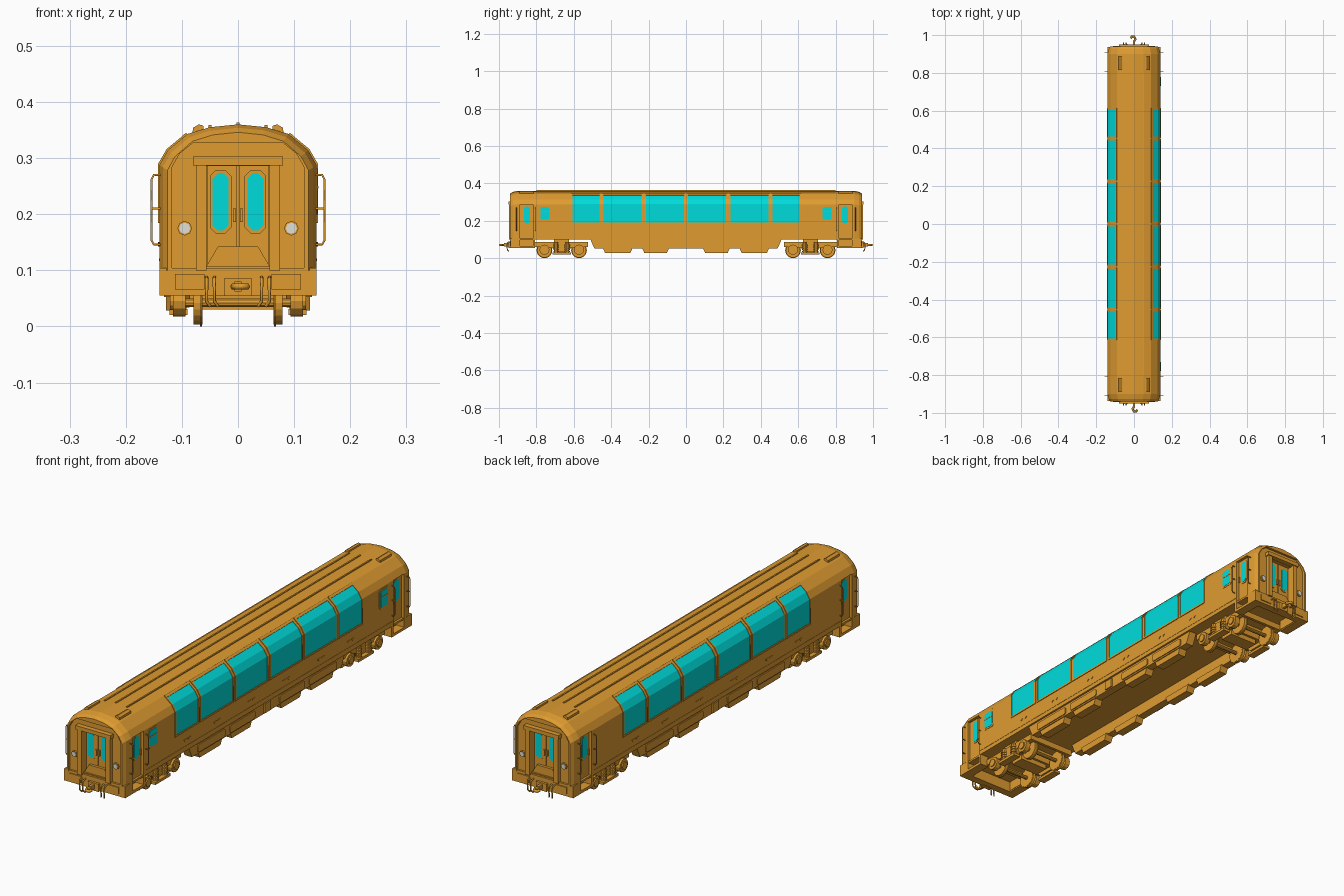
import bpy, bmesh, math
from mathutils import Vector, Matrix

if "Cube" in bpy.data.objects:
    bpy.data.objects.remove(bpy.data.objects["Cube"])


def material(name, rgb):
    m = bpy.data.materials.new(name)
    m.diffuse_color = (*rgb, 1)
    m.use_nodes = True
    m.node_tree.nodes["Principled BSDF"].inputs["Base Color"].default_value = m.diffuse_color
    return m


ORANGE = material("orange_paint", (0.74, 0.33, 0.03))
GLASS = material("cyan_glass", (0.0, 0.72, 0.72))
LENS = material("lamp_lens", (0.75, 0.75, 0.68))


def finish(name, data, mat=ORANGE, mirror="xy"):
    ob = bpy.data.objects.new(name, data)
    bpy.context.collection.objects.link(ob)
    data.materials.append(mat)
    if mirror:
        mod = ob.modifiers.new("mirror", "MIRROR")
        mod.use_axis = ("x" in mirror, "y" in mirror, False)
        mod.use_mirror_merge = False
    return ob


def bm_object(name, bm, mat=ORANGE, mirror="xy"):
    bmesh.ops.recalc_face_normals(bm, faces=bm.faces)
    me = bpy.data.meshes.new(name)
    bm.to_mesh(me)
    bm.free()
    return finish(name, me, mat, mirror)


def loft(bm, rings):
    vs = [[bm.verts.new(p) for p in r] for r in rings]
    n = len(vs[0])
    for a, b in zip(vs, vs[1:]):
        for i in range(n):
            bm.faces.new((a[i], a[(i + 1) % n], b[(i + 1) % n], b[i]))
    bm.faces.new(vs[0])
    bm.faces.new(vs[-1])


def add_prism(bm, pts, axis, a, b):
    place = {"x": lambda p, t: (t, p[0], p[1]), "y": lambda p, t: (p[0], t, p[1])}[axis]
    loft(bm, [[place(p, t) for p in pts] for t in (a, b)])


def prism(name, pts, axis, a, b, mat=ORANGE, mirror="xy"):
    bm = bmesh.new()
    add_prism(bm, pts, axis, a, b)
    return bm_object(name, bm, mat, mirror)


def rect(u0, u1, v0, v1, c=0.0):
    if not c:
        return [(u0, v0), (u1, v0), (u1, v1), (u0, v1)]
    return [(u0 + c, v0), (u1 - c, v0), (u1, v0 + c), (u1, v1 - c),
            (u1 - c, v1), (u0 + c, v1), (u0, v1 - c), (u0, v0 + c)]


def box(name, x0, x1, y0, y1, z0, z1, mat=ORANGE, mirror="xy"):
    return prism(name, rect(x0, x1, z0, z1), "y", y0, y1, mat, mirror)


def cyl(name, axis, center, r, depth, seg, mat=ORANGE, mirror="xy"):
    rot = {"x": Matrix.Rotation(math.pi / 2, 4, "Y"), "y": Matrix.Rotation(math.pi / 2, 4, "X"),
           "z": Matrix()}[axis]
    bm = bmesh.new()
    bmesh.ops.create_cone(bm, cap_ends=True, segments=seg, radius1=r, radius2=r, depth=depth,
                          matrix=Matrix.Translation(center) @ rot)
    return bm_object(name, bm, mat, mirror)


def tube(name, pts, r, mirror="xy"):
    cu = bpy.data.curves.new(name, "CURVE")
    cu.dimensions = "3D"
    cu.bevel_depth, cu.bevel_resolution, cu.use_fill_caps = r, 1, True
    sp = cu.splines.new("POLY")
    sp.points.add(len(pts) - 1)
    for p, co in zip(sp.points, pts):
        p.co = (*co, 1)
    return finish(name, cu, ORANGE, mirror)


# Car body lofted along y, tapering at both ends
half = [(0.14, 0.10), (0.14, 0.288), (0.125, 0.314), (0.09, 0.343), (0.05, 0.355), (0, 0.36)]
section = half + [(-x, z) for x, z in reversed(half[:-1])]
ends = [(0.90, 0), (0.926, 0.006), (0.94, 0.014)]
stations = [(-y, i) for y, i in reversed(ends)] + ends
bm = bmesh.new()
loft(bm, [[(x * (1 - i / 0.14), y, 0.10 + (z - 0.10) * (1 - i / 0.26)) for x, z in section]
          for y, i in stations])
body = bm_object("car_body", bm, mirror="")

# Recesses: end panel, end doorway, side doorways
end_half = [(0.118, 0.09), (0.118, 0.283), (0.104, 0.308), (0.08, 0.327)]
end_panel = end_half + [(-x, z) for x, z in reversed(end_half)]
cutters = [prism("end_panel_cutter", end_panel, "y", 0.93, 1.0, mirror="y"),
           prism("end_door_cutter", rect(-0.056, 0.056, 0.108, 0.286), "y", 0.908, 1.01, mirror="y"),
           prism("side_door_cutter", rect(0.818, 0.888, 0.08, 0.288), "x", 0.128, 0.2)]
for c in cutters:
    c.hide_render = True
    c.display_type = "WIRE"
    mod = body.modifiers.new(c.name, "BOOLEAN")
    mod.operation, mod.solver, mod.object = "DIFFERENCE", "EXACT", c

# Panorama windows wrapping into the roof
wrap = [((0.14, 0.19), (1, 0)), ((0.14, 0.288), (0.96, 0.27)),
        ((0.125, 0.314), (0.75, 0.66)), ((0.096, 0.338), (0.64, 0.77))]


def skin(d):
    out = [(p[0] + n[0] * d, p[1] + n[1] * d) for p, n in wrap]
    return out + [(p[0] - n[0] * 0.004, p[1] - n[1] * 0.004) for p, n in reversed(wrap)]


for k, (y0, y1) in enumerate([(0.012, 0.215), (0.237, 0.442), (0.463, 0.607)]):
    prism(f"panorama_glass_{k}", skin(0.001), "y", y0, y1, GLASS)
    bm = bmesh.new()
    add_prism(bm, skin(0.003), "y", y0 - 0.007, y0)
    add_prism(bm, skin(0.003), "y", y1, y1 + 0.007)
    add_prism(bm, rect(0.136, 0.143, 0.184, 0.191), "y", y0 - 0.007, y1 + 0.007)
    add_prism(bm, [(0.098, 0.333), (0.101, 0.338), (0.093, 0.345), (0.088, 0.341)], "y",
              y0 - 0.007, y1 + 0.007)
    bm_object(f"panorama_frame_{k}", bm)
    # Paired hooks below each window
    for s in (-1, 1):
        yc = (y0 + y1) / 2 + s * 0.013
        prism(f"side_hook_{k}_{s}", [(yc - 0.01, 0.15), (yc, 0.142), (yc + 0.01, 0.15)], "x", 0.138, 0.1425)

# Small windows on the right side only
prism("small_window_frame", rect(0.724, 0.786, 0.199, 0.281, 0.008), "x", 0.137, 0.1415, mirror="y")
prism("small_window_glass", rect(0.731, 0.779, 0.206, 0.274, 0.006), "x", 0.138, 0.1425, GLASS, "y")
box("small_window_bar", 0.138, 0.1435, 0.731, 0.779, 0.246, 0.25, mirror="y")

# Side seam, side doors, steps and handrails
box("skirt_seam", 0.138, 0.1412, -0.81, 0.81, 0.117, 0.121, mirror="x")
prism("side_door_frame", rect(0.828, 0.872, 0.178, 0.282, 0.012), "x", 0.126, 0.130)
prism("side_door_glass", rect(0.834, 0.866, 0.184, 0.276, 0.010), "x", 0.127, 0.131, GLASS)
box("side_door_handle", 0.127, 0.134, 0.822, 0.827, 0.19, 0.215)
box("door_sill", 0.10, 0.137, 0.818, 0.888, 0.096, 0.104)
box("step_tread", 0.10, 0.14, 0.812, 0.90, 0.055, 0.066)
box("step_back", 0.098, 0.104, 0.812, 0.90, 0.06, 0.102)
box("step_inner_side", 0.10, 0.14, 0.806, 0.818, 0.055, 0.102)
box("step_outer_side", 0.10, 0.14, 0.888, 0.92, 0.055, 0.102)
for y in (0.806, 0.906):
    tube("handrail", [(0.138, y, 0.146), (0.15, y, 0.146), (0.154, y, 0.153), (0.154, y, 0.262),
                      (0.15, y, 0.27), (0.138, y, 0.27)], 0.002)
    tube("handrail_stub", [(0.138, y, 0.21), (0.154, y, 0.21)], 0.002)

# Gangway end: frame, doors, footplate, lamps
box("gangway_header", -0.08, 0.08, 0.92, 0.95, 0.287, 0.303, mirror="y")
box("gangway_pillar", 0.056, 0.075, 0.92, 0.946, 0.10, 0.288)
box("end_door_leaf", 0.0015, 0.054, 0.90, 0.914, 0.108, 0.286)
prism("end_door_frame", rect(0.012, 0.05, 0.165, 0.279, 0.011), "y", 0.91, 0.917)
prism("end_door_glass", rect(0.017, 0.045, 0.171, 0.273, 0.009), "y", 0.91, 0.918, GLASS)
box("end_door_handle", 0.004, 0.009, 0.912, 0.921, 0.186, 0.21)
prism("footplate", [(-0.056, 0.108), (0.056, 0.108), (0.036, 0.142), (-0.036, 0.142)],
      "y", 0.913, 0.925, mirror="y")
cyl("lamp_rim", "y", (0.095, 0.931, 0.175), 0.013, 0.012, 8)
cyl("lamp_lens", "y", (0.095, 0.933, 0.175), 0.010, 0.012, 8, LENS)

# Buffer beam, hoses and coupler
box("buffer_beam", -0.14, 0.14, 0.905, 0.938, 0.055, 0.104, mirror="y")
box("beam_plate", 0.06, 0.112, 0.93, 0.942, 0.066, 0.093)
for x in (0.042, 0.056):
    tube("brake_hose", [(x, 0.935, 0.088), (x, 0.953, 0.085), (x, 0.958, 0.07),
                        (x, 0.955, 0.045), (x - 0.006, 0.948, 0.036)], 0.003)
box("coupler_mount", -0.024, 0.024, 0.93, 0.948, 0.054, 0.086, mirror="y")
box("coupler_shank", -0.006, 0.006, 0.94, 0.972, 0.062, 0.08, mirror="y")
for s in (-1, 1):
    hook = [(0, 0.968), (0.008, 0.978), (0.0, 0.994), (-0.012, 0.993), (-0.016, 0.982)]
    tube("coupler_hook", [(x * s, y * s, 0.071) for x, y in hook], 0.006, mirror="")

# Roof ribs and vents
box("roof_centre_rib", -0.003, 0.003, -0.8, 0.8, 0.355, 0.363, mirror="")
box("roof_side_rib", 0.047, 0.053, -0.8, 0.8, 0.35, 0.3585, mirror="x")
prism("roof_vent", [(0.06, 0.345), (0.082, 0.34), (0.08, 0.354), (0.07, 0.36), (0.062, 0.358)],
      "y", 0.815, 0.89)

# Underframe troughs with hanging equipment boxes
prism("underframe_trough", [(-0.512, 0.102), (-0.49, 0.052), (0.49, 0.052), (0.512, 0.102)],
      "x", 0.098, 0.132, mirror="x")
for y0, y1 in ((0.09, 0.235), (0.285, 0.445)):
    prism("equipment_box", [(y0, 0.056), (y0 + 0.012, 0.028), (y1 - 0.012, 0.028), (y1, 0.056)],
          "x", 0.092, 0.128)
    prism("equipment_lid", rect(y0 - 0.01, y1 + 0.01, 0.058, 0.09, 0.006), "x", 0.13, 0.136)
box("centre_fitting", 0.13, 0.138, -0.02, 0.02, 0.056, 0.094, mirror="x")

# Bogies: wheelsets, side frames, springs and bolster
for y in (0.572, 0.757):
    cyl("wheel_tread", "x", (0.071, y, 0.042), 0.039, 0.016, 20)
    cyl("wheel_flange", "x", (0.066, y, 0.042), 0.042, 0.004, 20)
    cyl("axle", "x", (0, y, 0.042), 0.008, 0.2, 10, mirror="y")
    cyl("axle_box", "x", (0.105, y, 0.045), 0.027, 0.022, 12)
    cyl("axle_cap", "x", (0.115, y, 0.045), 0.016, 0.012, 12)
prism("bogie_side_frame", [(0.535, 0.06), (0.535, 0.085), (0.795, 0.085), (0.795, 0.06),
                           (0.715, 0.055), (0.70, 0.034), (0.63, 0.034), (0.615, 0.055)],
      "x", 0.086, 0.107)
for y in (0.635, 0.695):
    for k in range(4):
        cyl("spring_coil", "z", (0.108, y, 0.036 + k * 0.011), 0.014, 0.006, 10)
    cyl("spring_core", "z", (0.108, y, 0.055), 0.010, 0.06, 8)
box("spring_seat", 0.09, 0.122, 0.615, 0.715, 0.02, 0.031)
box("bogie_bolster", -0.10, 0.10, 0.625, 0.705, 0.05, 0.102, mirror="y")
box("bogie_lower_beam", -0.065, 0.065, 0.635, 0.695, 0.03, 0.055, mirror="y")
for y in (0.525, 0.795):
    box("bogie_end_beam", -0.107, 0.107, y, y + 0.012, 0.06, 0.085, mirror="y")
